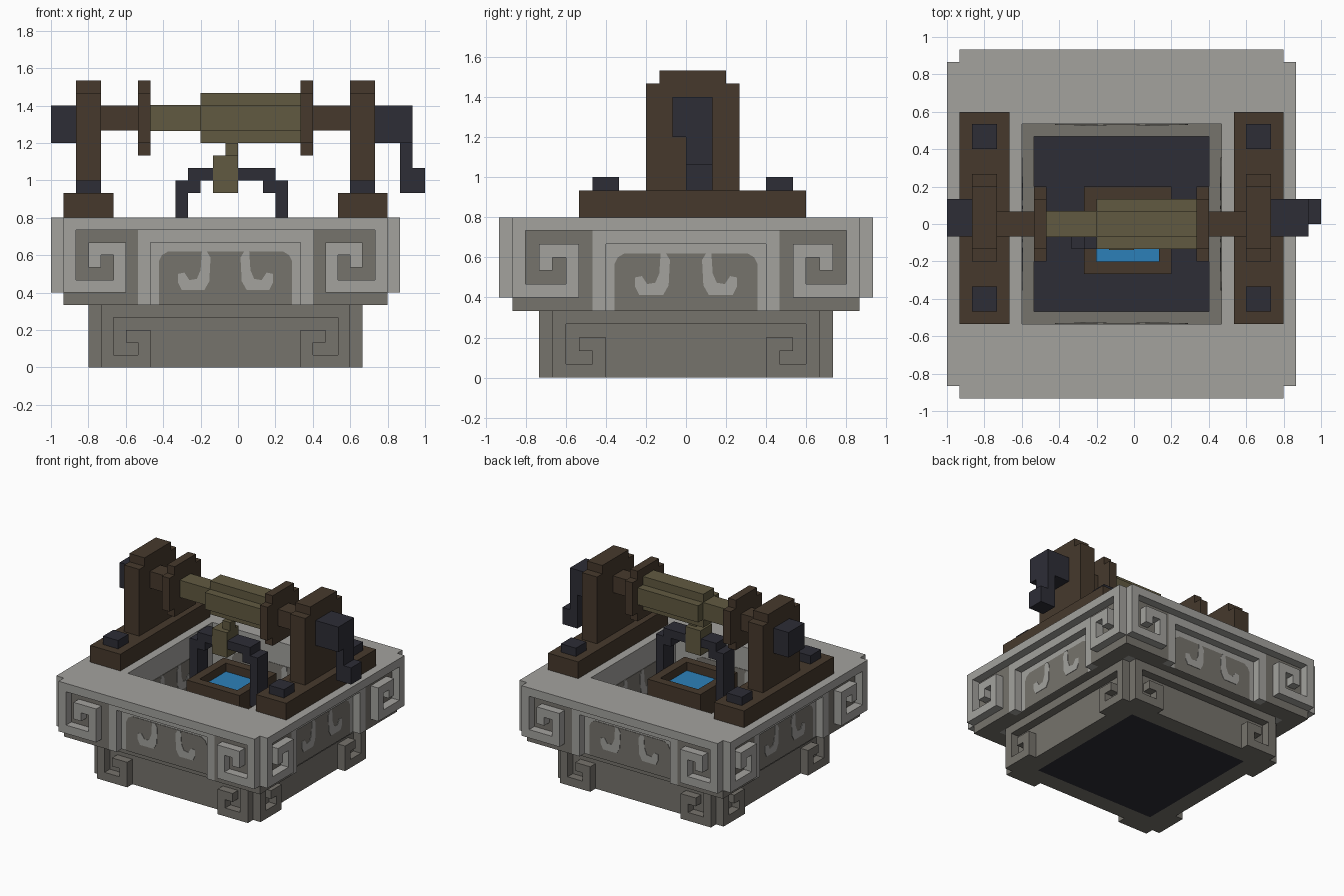
import bpy
from mathutils import Matrix, Vector

cube = bpy.data.objects.get("Cube")
if cube:
    bpy.data.objects.remove(cube, do_unlink=True)

U = 1 / 15          # one grid block
STONE = -1          # x centre of the stonework, in blocks
BUCKET = -0.5       # x centre of the bucket, in blocks


def material(name, rgb):
    lin = [((c / 255 + 0.055) / 1.055) ** 2.4 for c in rgb] + [1]
    m = bpy.data.materials.new(name)
    m.use_nodes = True
    m.diffuse_color = lin
    bsdf = m.node_tree.nodes["Principled BSDF"]
    bsdf.inputs["Base Color"].default_value = lin
    bsdf.inputs["Roughness"].default_value = 0.9
    return m


light = material("light stone", (163, 162, 158))
dark = material("dark stone", (118, 115, 108))
wood = material("dark wood", (70, 57, 44))
iron = material("dark iron", (45, 45, 54))
rope = material("olive rope", (97, 90, 65))
blue = material("water blue", (44, 128, 185))


def prism(outline, y0, y1):
    """Extrude an (x, z) outline from y0 to y1."""
    n = len(outline)
    verts = [Vector((x, y, z)) for y in (y0, y1) for x, z in outline]
    faces = [list(range(n)), list(range(2 * n - 1, n - 1, -1))]
    faces += [[i, i + n, (i + 1) % n + n, (i + 1) % n] for i in range(n)]
    return verts, faces


def block(x0, x1, y0, y1, z0, z1):
    return prism([(x0, z0), (x1, z0), (x1, z1), (x0, z1)], y0, y1)


def build(name, mat, solids, cx=0, mirror=False, sides=1):
    """Join solids in one object, optionally mirrored in x and turned round z."""
    verts, faces = [], []
    for k in range(sides):
        turn = Matrix.Rotation(k * 6.283185307 / sides, 3, "Z")
        for flip in ((1, -1) if mirror else (1,)):
            for vs, fs in solids:
                base = len(verts)
                for v in vs:
                    w = turn @ Vector((v.x * flip, v.y, v.z))
                    verts.append((w + Vector((cx, 0, 0))) * U)
                faces += [[base + i for i in (f if flip > 0 else f[::-1])] for f in fs]
    mesh = bpy.data.meshes.new(name)
    mesh.from_pydata(verts, [], faces)
    mesh.materials.append(mat)
    obj = bpy.data.objects.new(name, mesh)
    bpy.context.collection.objects.link(obj)
    return obj


def blocks(name, mat, boxes, **kw):
    return build(name, mat, [block(*b) for b in boxes], **kw)


def wall(name, mat, boxes, mirror=True):
    """Boxes (x0, x1, z0, z1, inner, outer) repeated on all four walls."""
    return blocks(name, mat, [(a, b, -o, -i, c, d) for a, b, c, d, i, o in boxes],
                  cx=STONE, mirror=mirror, sides=4)


# Lower tier: hollow plinth with raised fret frames
wall("plinth_wall", dark, [(-10, 8, 0, 1, 8, 10), (-10, 7, 1, 5, 7, 10)], mirror=False)
wall("plinth_top_band", dark, [(-10, 10, 4, 5, 10, 11)], mirror=False)
wall("plinth_fret", dark, [
    (9, 10, 1, 4, 10, 11), (6, 10, 0, 1, 10, 11),
    (6, 7, 1, 3, 10, 11), (7, 8, 2, 3, 10, 11)])
blocks("well_floor", iron, [(-8, 8, -8, 8, 0, 0.9)], cx=STONE)

# Upper tier: hollow wall, rim and raised fret frames
wall("rim_inner_wall", light, [(-11, 8, 5, 11, 8, 11)], mirror=False)
wall("rim_outer_wall", dark, [(-12, 11, 5, 11, 11, 12)], mirror=False)
wall("rim_corner", dark, [(-13, -7, 5, 11, 12, 13), (7, 12, 5, 11, 12, 13)], mirror=False)
wall("panel_post", light, [(6, 7, 5, 11, 12, 13)])
wall("panel_lintel", light, [(-6, 6, 10, 11, 12, 13)], mirror=False)
wall("rim_top", light, [(-13, 8, 11, 12, 8, 13)], mirror=False)
wall("rim_edge", light, [(-13, 13, 11, 12, 13, 14)], mirror=False)
wall("rim_fret", light, [
    (12, 13, 7, 11, 13, 14), (8, 13, 6, 7, 13, 14), (8, 9, 7, 10, 13, 14),
    (9, 11, 9, 10, 13, 14), (10, 11, 8, 9, 13, 14)])
wall("panel_back", light, [(-6, 6, 5, 10, 12, 12.05)], mirror=False)

# Painted panel ornament, outside and inside
half = [(5.35, 5), (5.35, 8.5), (5.1, 9), (4.6, 9.3)]
arch = half + [(-x, z) for x, z in reversed(half)]
curl = [(1.9, 9.3), (1.5, 9.3), (1.2, 8.8), (1.3, 6.9), (1.7, 6.2), (3.5, 6.2),
        (3.8, 6.8), (3.8, 7.5), (3.3, 7.6), (2.9, 7), (2.3, 7.1), (2, 7.8)]
for place, y, step in (("outer", -12.05, -0.05), ("inner", -8, 0.05)):
    build(place + "_ornament", dark, [prism(arch, *sorted((y, y + step)))],
          cx=STONE, sides=4)
    build(place + "_ornament_curl", light,
          [prism(curl, *sorted((y + step, y + 2 * step)))],
          cx=STONE, mirror=True, sides=4)

# Windlass frame
blocks("base_beam", wood, [(9, 13, -8, 9, 12, 14)], cx=STONE, mirror=True)
blocks("upright", wood, [(10, 12, -3, 4, 14, 22), (10, 12, -2, 3, 22, 23)],
       cx=STONE, mirror=True)
blocks("beam_bolt", iron, [(10, 12, 6, 8, 14, 15), (10, 12, -7, -5, 14, 15)],
       cx=STONE, mirror=True)

# Axle, discs and rope drum
blocks("axle", wood, [(-10, 10, -1, 1, 19, 21)], cx=STONE)
blocks("drum_disc", wood, [(6, 7, -3, 3, 18, 22), (6, 7, -2, 2, 17, 18),
                           (6, 7, -2, 2, 22, 23)], cx=STONE, mirror=True)
blocks("rope_drum", rope, [
    (-7, -3, -1.03, 1.03, 18.97, 21.03), (-3, 5, -2, 2, 19, 21),
    (-3, 5, -1, 1, 18, 19), (-3, 5, -1, 1, 21, 22)])

# Hub cap and crank
blocks("axle_cap", iron, [(-15, -13, -1, 2, 18, 21)])
blocks("crank", iron, [(11, 13, -1, 2, 18, 21), (13, 14, -1, 2, 18, 21),
                       (13, 14, 0, 2, 14, 18)])
blocks("crank_grip", iron, [(14, 15, 0, 2, 14, 16)])

# Rope and knot
blocks("rope", rope, [(-1, 0, -1.5, -0.5, 17, 18)])
blocks("rope_knot", rope, [(-2, 0, -2.1, 0.1, 14, 17)])

# Bucket, water and handle
blocks("bucket", wood, [
    (-3.5, 3.5, -4, -3, 4, 11), (-3.5, 3.5, 2, 3, 4, 11),
    (-3.5, -2.5, -3, 2, 4, 11), (2.5, 3.5, -3, 2, 4, 11),
    (-2.5, 2.5, -3, 2, 4, 5)], cx=BUCKET)
blocks("water", blue, [(-2.5, 2.5, -3, 2, 5, 10)], cx=BUCKET)
blocks("bucket_handle_side", iron, [
    (3.5, 4.5, -2, 0, 9, 14), (2.5, 4.5, -2, 0, 14, 15)], cx=BUCKET, mirror=True)
blocks("bucket_handle_top", iron, [(-3.5, 3.5, -2, 0, 15, 16)], cx=BUCKET)
